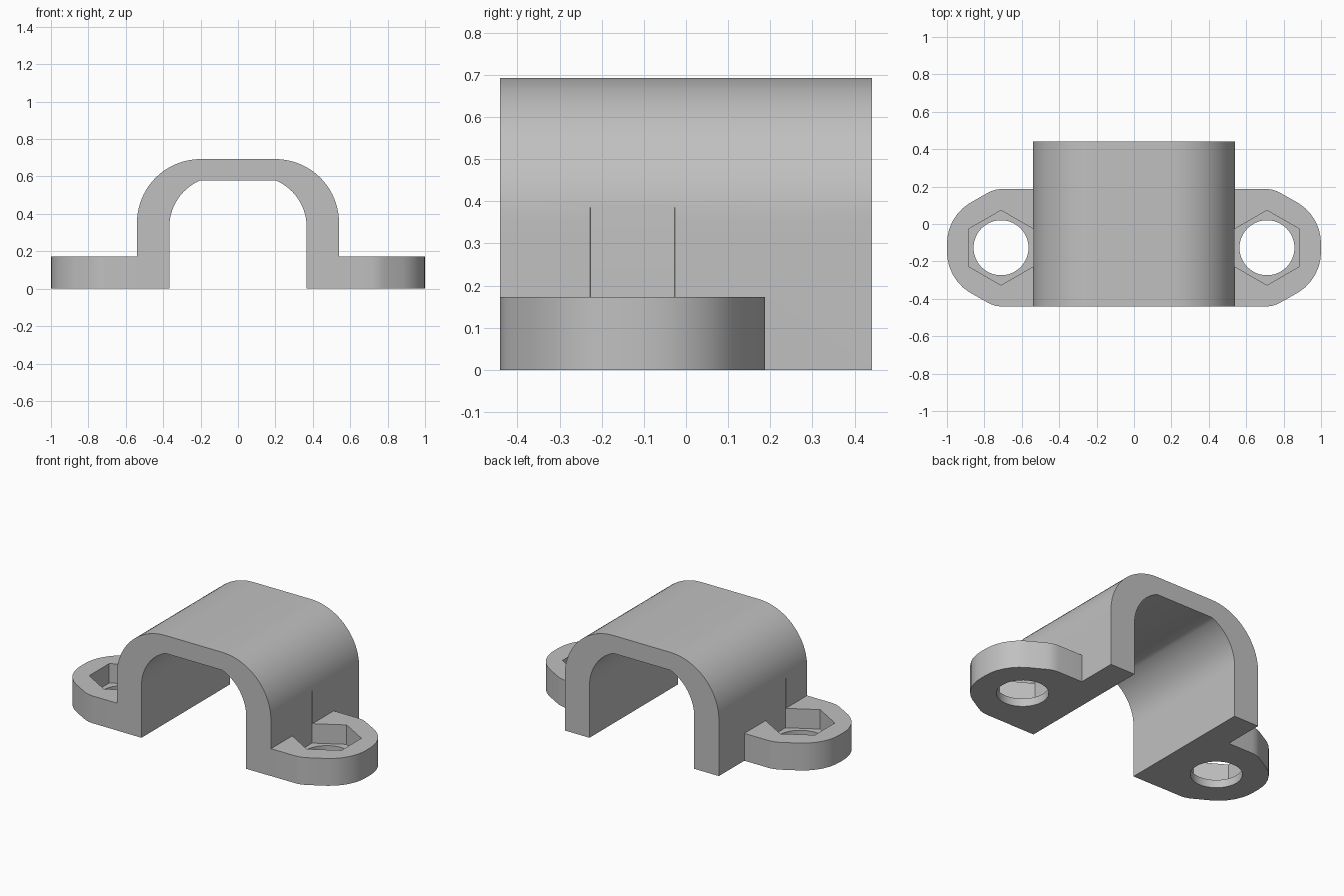
import bpy
import bmesh
from math import cos, sin, pi, radians

cube = bpy.data.objects.get("Cube")
if cube:
    bpy.data.objects.remove(cube)

grey = bpy.data.materials.new("plain grey")
grey.use_nodes = True
GREY = (0.53, 0.53, 0.53, 1)
grey.diffuse_color = GREY
grey.node_tree.nodes["Principled BSDF"].inputs["Base Color"].default_value = GREY


def prism(name, points, offset):
    """Extrude a closed 3D outline along an offset."""
    bm = bmesh.new()
    face = bm.faces.new([bm.verts.new(p) for p in points])
    top = bmesh.ops.extrude_face_region(bm, geom=[face])["geom"]
    bmesh.ops.translate(bm, vec=offset,
                        verts=[v for v in top if isinstance(v, bmesh.types.BMVert)])
    bmesh.ops.recalc_face_normals(bm, faces=bm.faces)
    mesh = bpy.data.meshes.new(name)
    bm.to_mesh(mesh)
    bm.free()
    mesh.materials.append(grey)
    obj = bpy.data.objects.new(name, mesh)
    bpy.context.collection.objects.link(obj)
    return obj


def arc(cx, cy, r, start, end, steps):
    angles = [radians(start + (end - start) * i / steps) for i in range(steps + 1)]
    return [(cx + r * cos(a), cy + r * sin(a)) for a in angles]


def combine(target, tool, operation):
    mod = target.modifiers.new(tool.name, "BOOLEAN")
    mod.object = tool
    mod.operation = operation
    mod.solver = "EXACT"
    bpy.context.view_layer.objects.active = target
    bpy.ops.object.modifier_apply(modifier=mod.name)
    bpy.data.objects.remove(tool)


HALF_DEPTH, FLANGE_TOP, POCKET_FLOOR = 0.442, 0.173, 0.05
HOLE_X, HOLE_Y = 0.711, -0.127

# Arched saddle: right half of the section, then its mirror image
outer = [(0.54, 0)] + arc(0.2, 0.353, 0.34, 0, 90, 20)
inner = arc(0.097, 0.33, 0.27, 67.6, 0, 14) + [(0.367, 0)]


def flip(points):
    return [(-x, z) for x, z in reversed(points)]


section = outer + flip(outer) + flip(inner) + inner[::-1][::-1]
clamp = prism("saddle_clamp", [(x, -HALF_DEPTH, z) for x, z in section],
              (0, 2 * HALF_DEPTH, 0))

# Rounded mounting ear: half outline, measured from the hole's centre line
ear = [(0.45, 0.314), (0.71, 0.314), (0.738, 0.311), (0.766, 0.302), (0.79, 0.289),
       (0.88, 0.238), (0.915, 0.212), (0.945, 0.18), (0.97, 0.142), (0.988, 0.1),
       (0.997, 0.06), (1.0, 0.02)]
ear += [(x, -y) for x, y in reversed(ear)]

for side, label in ((1, "left"), (-1, "right")):
    flange = prism(label + "_ear", [(side * x, HOLE_Y + y, 0) for x, y in ear],
                   (0, 0, FLANGE_TOP))
    combine(clamp, flange, "UNION")

    # Bolt hole through the ear, with a hexagonal nut pocket above it
    for name, radius, sides, base in (("hole", 0.147, 48, -0.1),
                                      ("nut_pocket", 0.2, 6, POCKET_FLOOR)):
        ring = [(side * HOLE_X + radius * sin(2 * pi * i / sides),
                 HOLE_Y + radius * cos(2 * pi * i / sides), base)
                for i in range(sides)]
        combine(clamp, prism(label + "_" + name, ring, (0, 0, 0.4)), "DIFFERENCE")

# Smooth curves with crisp edges
bpy.ops.object.select_all(action="DESELECT")
clamp.select_set(True)
bpy.context.view_layer.objects.active = clamp
bpy.ops.object.shade_smooth_by_angle(angle=radians(25))
